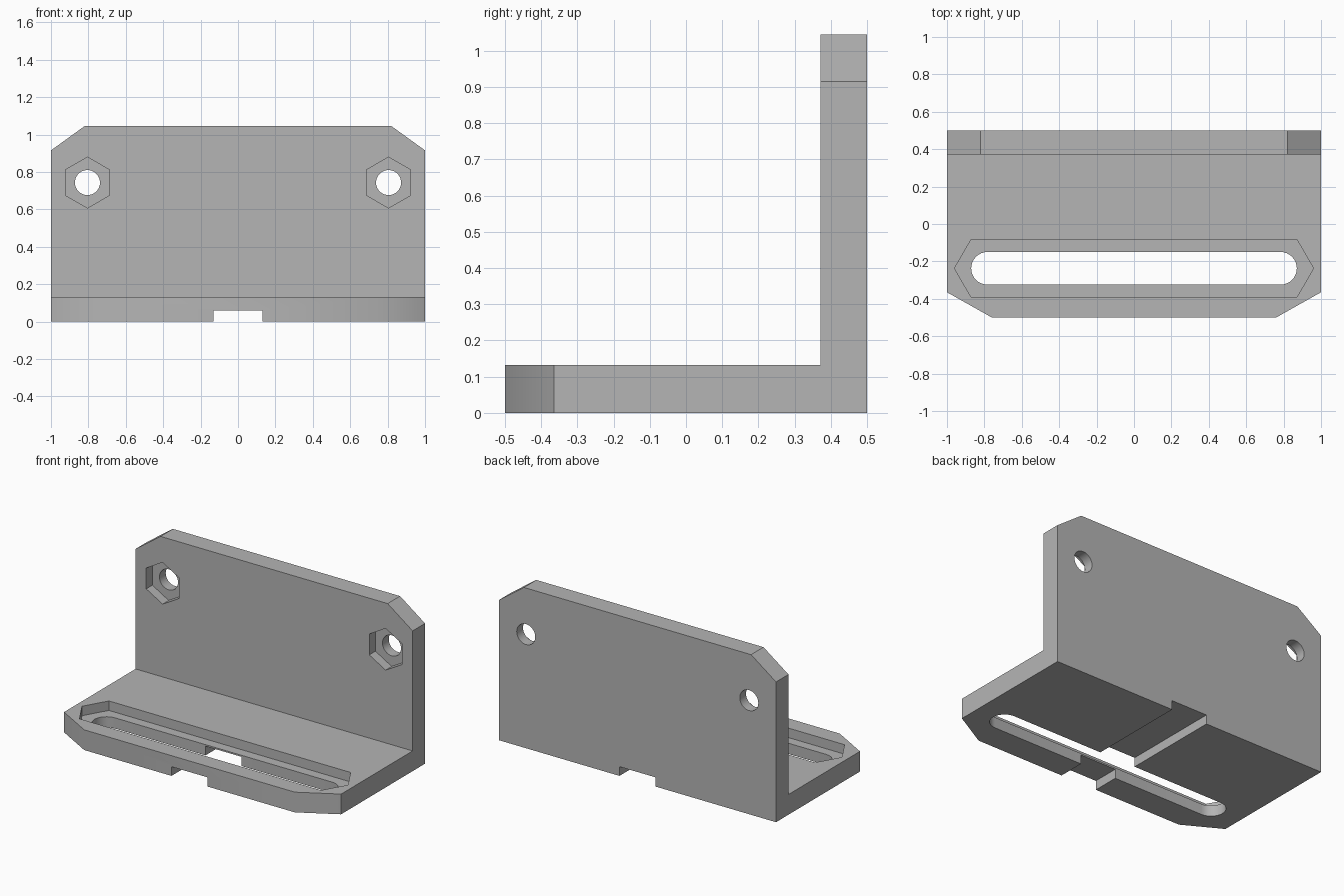
import bpy
import bmesh
from math import cos, sin, pi, radians
from mathutils import Vector

default = bpy.data.objects.get("Cube")
if default:
    bpy.data.objects.remove(default, do_unlink=True)

grey = bpy.data.materials.new("plain grey")
grey.use_nodes = True
colour = (0.46, 0.46, 0.46, 1)
grey.diffuse_color = colour
grey.node_tree.nodes["Principled BSDF"].inputs["Base Color"].default_value = colour


def prism(name, outline, place, start, end):
    """Extrude a 2D outline; place(u, v, depth) turns it into 3D points."""
    bm = bmesh.new()
    face = bm.faces.new([bm.verts.new(place(u, v, start)) for u, v in outline])
    moved = bmesh.ops.extrude_face_region(bm, geom=[face])["geom"]
    offset = Vector(place(0, 0, end)) - Vector(place(0, 0, start))
    bmesh.ops.translate(bm, vec=offset,
                        verts=[g for g in moved if isinstance(g, bmesh.types.BMVert)])
    bmesh.ops.recalc_face_normals(bm, faces=bm.faces)
    mesh = bpy.data.meshes.new(name)
    bm.to_mesh(mesh)
    bm.free()
    mesh.materials.append(grey)
    obj = bpy.data.objects.new(name, mesh)
    bpy.context.collection.objects.link(obj)
    return obj


def circle(u, v, radius, sides, turn=0.0):
    return [(u + radius * cos(turn + 2 * pi * i / sides),
             v + radius * sin(turn + 2 * pi * i / sides)) for i in range(sides)]


def stadium(half, v, radius, steps):
    """Two half rounds joined by straight sides; few steps give pointed ends."""
    arc = [(-pi / 2 + pi * (i + 0.5 * (steps == 3)) / steps) for i in range(steps + (steps != 3))]
    right = [(half + radius * cos(a), v + radius * sin(a)) for a in arc]
    return right + [(-u, w) for u, w in reversed(right)]


def boolean(target, other, operation="DIFFERENCE"):
    mod = target.modifiers.new(other.name, "BOOLEAN")
    mod.operation = operation
    mod.solver = "EXACT"
    mod.object = other
    bpy.context.view_layer.objects.active = target
    bpy.ops.object.modifier_apply(modifier=mod.name)
    bpy.data.objects.remove(other, do_unlink=True)


def flat(u, v, d):
    return (u, v, d)


def upright(u, v, d):
    return (u, d, v)


# L-shaped body: base plate with cut front corners, wall with cut top corners
bracket = prism("angle_bracket",
                [(-1, 0.5), (-1, -0.365), (-0.76, -0.5),
                 (0.76, -0.5), (1, -0.365), (1, 0.5)], flat, 0, 0.132)
wall = prism("wall", [(-1, 0), (1, 0), (1, 0.915), (0.82, 1.045),
                      (-0.82, 1.045), (-1, 0.915)], upright, 0.372, 0.5)
boolean(bracket, wall, "UNION")

# Long slot with a pointed-end recess around it
slot_y = -0.237
boolean(bracket, prism("slot_recess",
                       [(0.872, slot_y - 0.152), (0.96, slot_y), (0.872, slot_y + 0.152),
                        (-0.872, slot_y + 0.152), (-0.96, slot_y), (-0.872, slot_y - 0.152)],
                       flat, 0.07, 0.3))
boolean(bracket, prism("slot", stadium(0.783, slot_y, 0.0875, 16), flat, -0.1, 0.3))

# Bolt holes with hexagonal nut recesses on the inner side of the wall
for x in (-0.805, 0.805):
    boolean(bracket, prism("nut_recess", circle(x, 0.743, 0.136, 6, pi / 2),
                           upright, 0.25, 0.435))
    boolean(bracket, prism("bolt_hole", circle(x, 0.743, 0.067, 32), upright, 0.2, 0.7))

# Channel along the underside, front to back
boolean(bracket, prism("channel", [(-0.13, -0.1), (0.13, -0.1), (0.13, 0.06), (-0.13, 0.06)],
                       upright, -0.7, 0.7))

# Smooth rounds, crisp corners
bpy.ops.object.select_all(action="DESELECT")
bracket.select_set(True)
bpy.context.view_layer.objects.active = bracket
bpy.ops.object.shade_smooth_by_angle(angle=radians(30))
